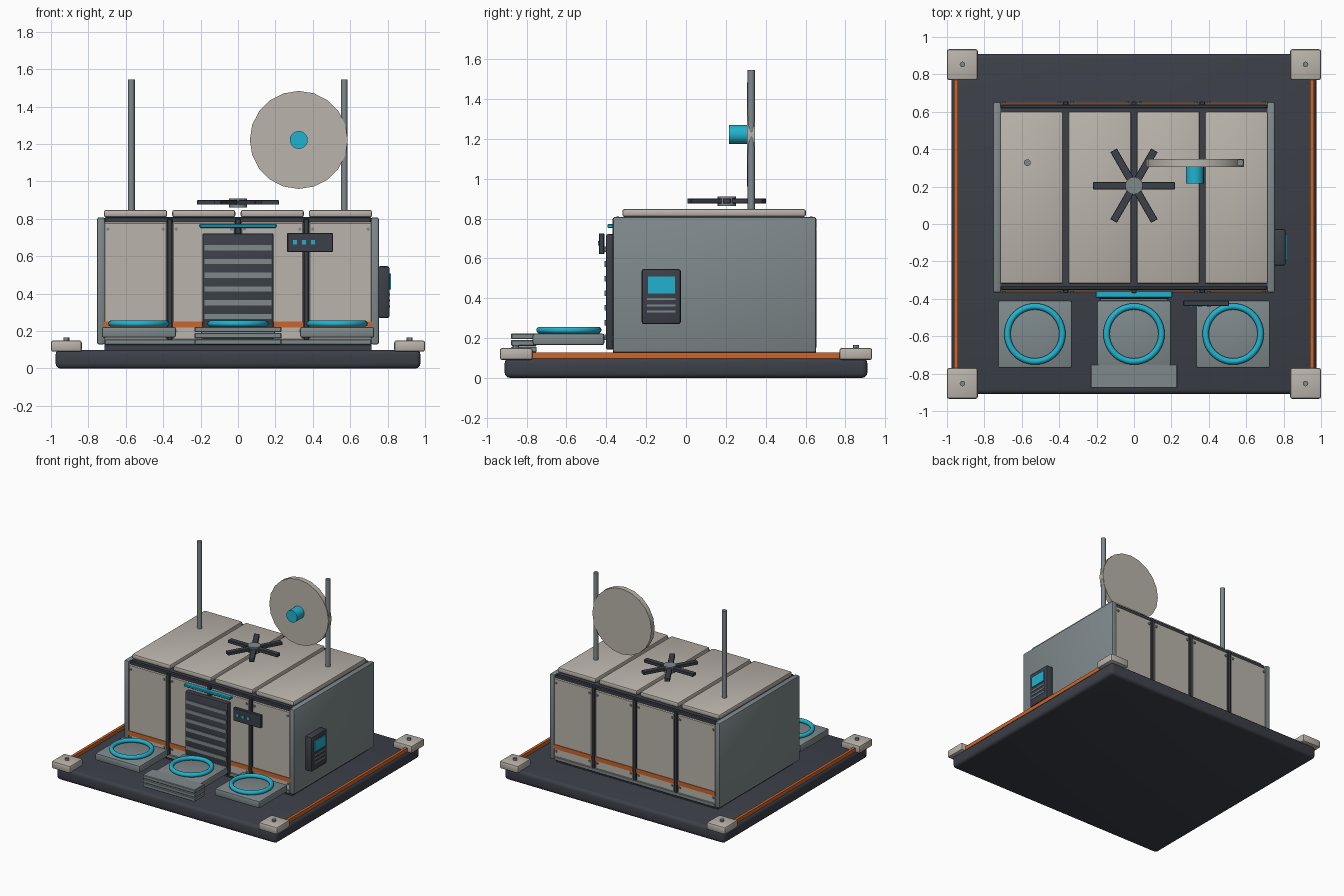
import bpy, bmesh, math
from mathutils import Matrix, Vector

if "Cube" in bpy.data.objects:
    bpy.data.objects.remove(bpy.data.objects["Cube"])


def material(name, rgb):
    m = bpy.data.materials.new(name)
    m.diffuse_color = (*rgb, 1)
    m.use_nodes = True
    m.node_tree.nodes["Principled BSDF"].inputs["Base Color"].default_value = m.diffuse_color
    return m


DARK = material("charcoal", (0.045, 0.050, 0.065))
BEIGE = material("warm beige", (0.49, 0.455, 0.405))
GREY = material("steel grey", (0.21, 0.25, 0.26))
CYAN = material("cyan", (0.014, 0.45, 0.62))
ORANGE = material("orange", (0.60, 0.13, 0.025))


def finish(name, bm, mat):
    me = bpy.data.meshes.new(name)
    bm.to_mesh(me)
    bm.free()
    me.materials.append(mat)
    for p in me.polygons:
        p.use_smooth = True
    me.set_sharp_from_angle(angle=math.radians(30))
    ob = bpy.data.objects.new(name, me)
    bpy.context.collection.objects.link(ob)
    return ob


def box(name, mat, x, y, z, bevel=0.0, segments=2):
    """Box from (min, max) ranges with optional rounded edges."""
    bm = bmesh.new()
    bmesh.ops.create_cube(bm, size=1)
    for v in bm.verts:
        v.co = Vector([r[0] if c < 0 else r[1] for r, c in zip((x, y, z), v.co)])
    if bevel:
        bmesh.ops.bevel(bm, geom=bm.edges[:], offset=bevel, segments=segments,
                        profile=0.5, affect='EDGES')
    return finish(name, bm, mat)


def cylinder(name, mat, start, end, radius, sides=16):
    bm = bmesh.new()
    a, b = Vector(start), Vector(end)
    turn = (b - a).to_track_quat('Z', 'Y').to_matrix().to_4x4()
    bmesh.ops.create_cone(bm, cap_ends=True, segments=sides, radius1=radius, radius2=radius,
                          depth=(b - a).length, matrix=Matrix.Translation((a + b) / 2) @ turn)
    return finish(name, bm, mat)


# Base slab
box("base_slab", DARK, (-0.975, 0.975), (-0.91, 0.91), (0, 0.10), 0.025, 3)

# Corner feet with bolts, and side rails between them
for sx in (-1, 1):
    for sy in (-1, 1):
        box("corner_block", BEIGE, sorted((sx * 0.835, sx)), sorted((sy * 0.77, sy * 0.935)),
            (0.09, 0.15), 0.012)
        cylinder("corner_bolt", GREY, (sx * 0.917, sy * 0.853, 0.14),
                 (sx * 0.917, sy * 0.853, 0.165), 0.015, 12)
    box("side_rail", ORANGE, sorted((sx * 0.942, sx * 0.963)), (-0.77, 0.77), (0.098, 0.128))

# Body core and end walls
box("body_core", DARK, (-0.715, 0.715), (-0.335, 0.62), (0.095, 0.805))
for sx in (-1, 1):
    box("end_wall", GREY, sorted((sx * 0.712, sx * 0.753)), (-0.367, 0.653), (0.128, 0.808), 0.01)

# Four bays: wall panels front and back, roof panels, stripes and bolts
BAYS = (-0.548, -0.183, 0.183, 0.548)
for face, inner, out in (("front", -0.33, -0.362), ("back", 0.616, 0.648)):
    s = -1 if face == "front" else 1
    for cx in BAYS:
        box(face + "_panel", BEIGE, (cx - 0.168, cx + 0.168), sorted((inner, out)),
            (0.14, 0.782), 0.006, 1)
        box(face + "_stripe", ORANGE, (cx - 0.168, cx + 0.168),
            sorted((out - s * 0.002, out + s * 0.005)), (0.218, 0.252))
        for dx in (-0.148, 0.148):
            for z in (0.20, 0.745):
                cylinder("panel_bolt", GREY, (cx + dx, out - s * 0.005, z),
                         (cx + dx, out + s * 0.008, z), 0.009, 8)
    for x in (-0.365, 0, 0.365):
        box(face + "_batten", DARK, (x - 0.014, x + 0.014), sorted((inner, out + s * 0.007)),
            (0.15, 0.80), 0.004, 1)
    box(face + "_sill", GREY, (-0.713, 0.713), sorted((inner, out + s * 0.005)), (0.125, 0.158), 0.005, 1)
    box(face + "_top_beam", DARK, (-0.713, 0.713), sorted((inner + s * 0.002, out - s * 0.008)),
        (0.772, 0.81), 0.006, 1)
for cx in BAYS:
    box("roof_panel", BEIGE, (cx - 0.169, cx + 0.169), (-0.32, 0.602), (0.808, 0.848), 0.012)

# Louvred door and the lamp above it
box("door", DARK, (-0.19, 0.19), (-0.402, -0.355), (0.142, 0.722), 0.01)
for i in range(7):
    z = 0.645 - 0.0735 * i
    box("door_slat", GREY, (-0.178, 0.178), (-0.408, -0.39), (z - 0.014, z + 0.014))
box("door_lamp", CYAN, (-0.205, 0.205), (-0.395, -0.355), (0.752, 0.772), 0.004, 1)

# Status display with three indicator lights
box("status_display", DARK, (0.263, 0.507), (-0.438, -0.41), (0.622, 0.725), 0.003, 1)
for x in (0.305, 0.353, 0.402):
    box("indicator_light", CYAN, (x - 0.011, x + 0.011), (-0.443, -0.436), (0.664, 0.686))

# Control unit on the right wall
box("control_unit", DARK, (0.748, 0.81), (-0.223, -0.026), (0.27, 0.547), 0.012)
box("control_screen", CYAN, (0.80, 0.817), (-0.192, -0.056), (0.423, 0.508))
for z in (0.395, 0.363, 0.332):
    box("control_key_row", GREY, (0.80, 0.814), (-0.195, -0.053), (z - 0.005, z + 0.005))

# Landing pads with glowing rings
for x in (-0.53, 0, 0.53):
    box("pad", GREY, (x - 0.198, x + 0.198), (-0.77, -0.41), (0.165, 0.222), 0.01)
    bpy.ops.mesh.primitive_torus_add(location=(x, -0.588, 0.24), major_radius=0.147,
                                     minor_radius=0.017, major_segments=40, minor_segments=10)
    ring = bpy.context.object
    ring.name = "pad_ring"
    ring.data.materials.append(CYAN)
    ring.data.shade_smooth()

# Front steps
for i in range(3):
    z = 0.128 + 0.033 * i
    box("step", GREY, (-0.232, 0.232), (-0.878, -0.75), (z, z + 0.029), 0.004, 1)

# Masts
for x in (-0.57, 0.568):
    cylinder("mast", GREY, (x, 0.328, 0.83), (x, 0.328, 1.545), 0.018)

# Dish and its feed
cylinder("dish", BEIGE, (0.325, 0.306, 1.222), (0.325, 0.347, 1.222), 0.262, 20)
cylinder("dish_feed", CYAN, (0.325, 0.216, 1.222), (0.325, 0.31, 1.222), 0.048, 20)

# Roof fan
cylinder("fan_hub", GREY, (0, 0.205, 0.862), (0, 0.205, 0.91), 0.047, 16)
for i in range(6):
    blade = box("fan_blade", DARK, (0.035, 0.218), (-0.02, 0.02), (-0.012, 0.012), 0.002, 1)
    blade.location = (0, 0.205, 0.888)
    blade.rotation_euler.z = math.radians(60 * i)
